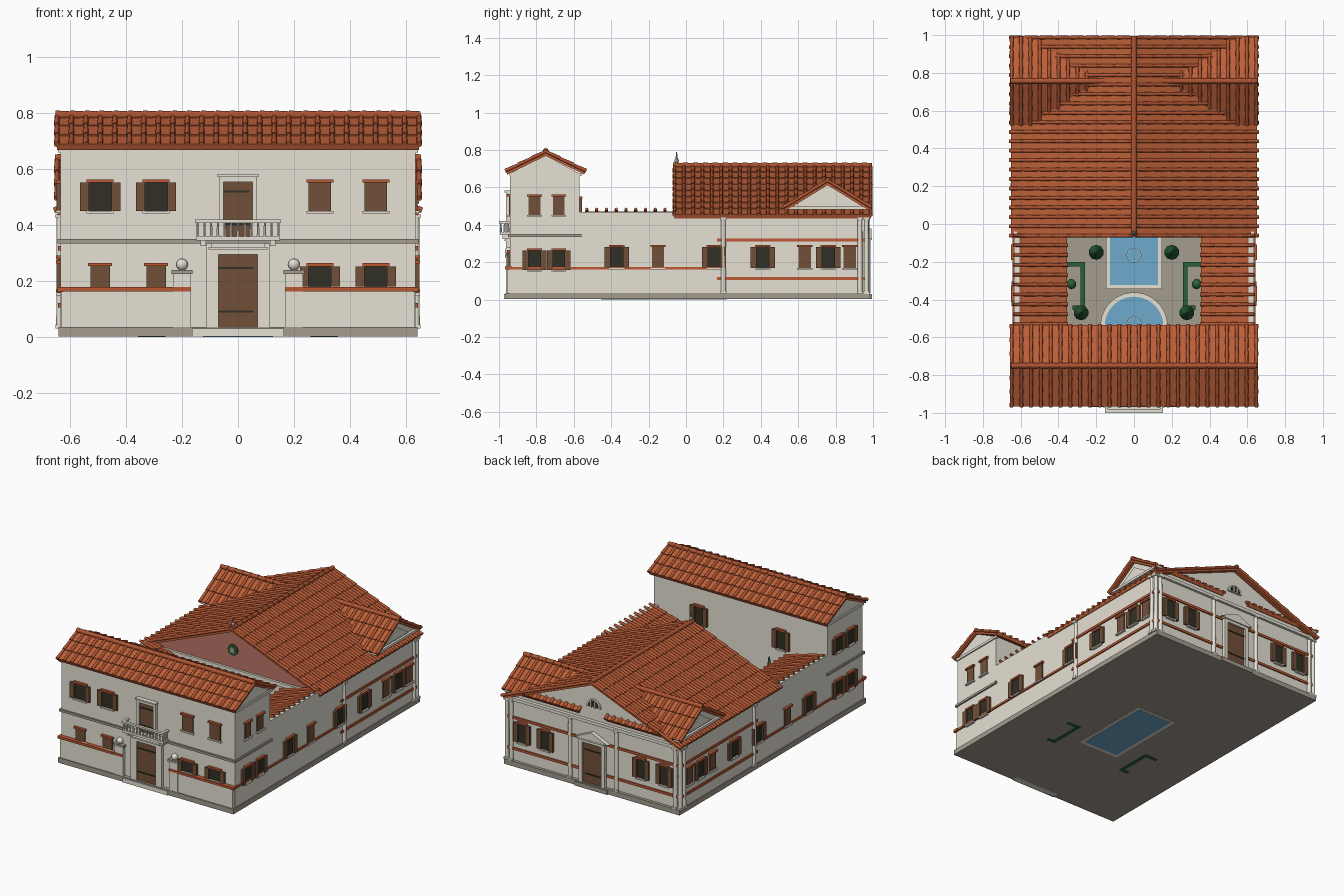
import bpy, bmesh, math
from mathutils import Vector as V, Matrix

if "Cube" in bpy.data.objects:
    bpy.data.objects.remove(bpy.data.objects["Cube"])

def lin(c):
    return tuple(((v / 255 + 0.055) / 1.055) ** 2.4 for v in c) + (1.0,)

MATS = {}
for n, c in {"cream_plaster": (230, 225, 212), "taupe_stone": (163, 156, 143), "roof_tile": (176, 85, 50),
             "roof_pan": (187, 95, 56), "terracotta_trim": (188, 88, 52), "brown_wood": (113, 80, 57),
             "dark_opening": (48, 48, 38), "garden_green": (40, 96, 56), "pool_blue": (110, 170, 204),
             "pink_plaster": (188, 117, 104)}.items():
    MATS[n] = bpy.data.materials.new(n)
    MATS[n].diffuse_color = lin(c)
CR, ST, TI, PA, TR, WO, DK, GR, BL, PK = MATS

# one mesh per named part, filled piece by piece
PARTS = {}
def part(name, mat):
    if name not in PARTS:
        PARTS[name] = (bmesh.new(), mat)
    return PARTS[name][0]

def hexa(name, mat, pts):
    bm = part(name, mat)
    v = [bm.verts.new(p) for p in pts]
    for f in ((3, 2, 1, 0), (4, 5, 6, 7), (0, 1, 5, 4), (1, 2, 6, 5), (2, 3, 7, 6), (3, 0, 4, 7)):
        bm.faces.new([v[i] for i in f])

def box(name, mat, x0, x1, y0, y1, z0, z1):
    hexa(name, mat, [(x, y, z) for z in (z0, z1) for x, y in ((x0, y0), (x1, y0), (x1, y1), (x0, y1))])

def both(name, mat, x0, x1, *r):
    box(name, mat, x0, x1, *r)
    box(name, mat, -x1, -x0, *r)

def tube(name, mat, a, b, r0, r1, n=10):
    a, b = V(a), V(b)
    m = Matrix.Translation((a + b) / 2) @ (b - a).to_track_quat('Z', 'Y').to_matrix().to_4x4()
    bmesh.ops.create_cone(part(name, mat), cap_ends=True, segments=n, radius1=r0, radius2=r1,
                          depth=(b - a).length, matrix=m)

def ball(name, mat, p, r):
    bmesh.ops.create_uvsphere(part(name, mat), u_segments=12, v_segments=8, radius=r,
                              matrix=Matrix.Translation(p))

def prism(name, mat, pts, off):
    bm = part(name, mat)
    a = [bm.verts.new(p) for p in pts]
    b = [bm.verts.new(V(p) + V(off)) for p in pts]
    bm.faces.new(a)
    bm.faces.new(b[::-1])
    for i in range(len(a)):
        j = (i + 1) % len(a)
        bm.faces.new((a[j], a[i], b[i], b[j]))

# one tiled slope: stepped pan courses with rows of tapered cover tiles
def slope(name, p, along, down, n, m, ext=0.0, th=0.018):
    p, along, down = V(p), V(along), V(down)
    up = along.cross(down).normalized()
    if up.z < 0:
        up = -up
    for j in range(m):
        a, b = p + down * (j / m), p + down * ((j + 1) / m)
        hexa(name + "_pans", PA, [a - up * th, a + along - up * th, b + along - up * th, b - up * th,
                                  a, a + along, b + along + up * .005, b + up * .005])
    for i in range(n + 1):
        q = p + along * (i / n)
        for j in range(m):
            s = -ext if j == 0 else j / m
            tube(name + "_tiles", TI, q + down * s + up * .003, q + down * ((j + 1) / m + .01) + up * .005,
                 .008, .0105, 8)

def ridge(name, a, b, n):
    a, b = V(a), V(b)
    for i in range(n):
        tube(name, TI, a.lerp(b, i / n), a.lerp(b, (i + 1) / n), .016, .013, 8)

# wall frames: place a box by distance along a wall, height, and depth outwards
def on(face, name, mat, u0, u1, z0, z1, d0, d1):
    kind, w = face
    if kind == 'y-': box(name, mat, u0, u1, w - d1, w - d0, z0, z1)
    if kind == 'y+': box(name, mat, u0, u1, w + d0, w + d1, z0, z1)
    if kind == 'x+': box(name, mat, w + d0, w + d1, u0, u1, z0, z1)
    if kind == 'x-': box(name, mat, w - d1, w - d0, u0, u1, z0, z1)

def window(face, u, z0, z1, opened, w=.08):
    h = w / 2
    if opened:
        on(face, "window_opening", DK, u - h, u + h, z0, z1, -.01, .005)
        for s in (-1, 1):
            a, b = sorted((u + s * h, u + s * (h + .032)))
            on(face, "shutter", WO, a, b, z0, z1, 0, .014)
    else:
        on(face, "shutter", WO, u - h, u + h, z0, z1, -.01, .007)
    on(face, "window_lintel", TR, u - h - .008, u + h + .008, z1, z1 + .012, -.01, .016)
    on(face, "window_sill", CR, u - h - .008, u + h + .008, z0 - .009, z0, -.01, .016)

FRONT, REAR, COURT = ('y-', -.94), ('y+', .965), ('y+', -.57)
SIDES = (('x+', .635), ('x-', -.635))

# plinth, courtyard floor and walls
box("plinth", ST, -.642, .642, -.965, .985, .002, .035)
box("front_block_wall", CR, -.635, .635, -.94, -.57, .03, .676)
prism("front_block_gable", CR, [(-.635, -.94, .674), (-.635, -.57, .674), (-.635, -.755, .772)], (1.27, 0, 0))
both("front_block_cornice", CR, .63, .643, -.945, -.56, .66, .676)
box("rear_block_wall", CR, -.635, .635, -.05, .965, .03, .44)
prism("rear_block_gable", CR, [(-.625, -.04, .44), (.625, -.04, .44), (0, -.04, .698)], (0, 1.0, 0))
prism("courtyard_gable", PK, [(-.6, -.047, .447), (.6, -.047, .447), (0, -.047, .695)], (0, .01, 0))
box("courtyard_cornice", CR, -.62, .62, -.062, -.04, .425, .45)
both("wing_wall", CR, .36, .63, -.58, -.04, .03, .395)
both("wing_outer_wall", CR, .6, .635, -.58, -.04, .03, .467)

# roofs
for s in (-1, 1):
    slope("front_roof", (-.648, -.75, .788), (1.296, 0, 0), (0, s * .213, -.103), 25, 3)
    slope("rear_roof", (0, -.062, .712), (0, 1.05, 0), (s * .65, 0, -.261), 21, 8)
    slope("wing_roof", (s * .605, -.53, .471), (0, .47, 0), (-s * .25, 0, -.07), 9, 3, .14)
    for t in (-1, 1):
        slope("cross_roof", (s * .1, .757, .633), (s * .548, 0, 0), (0, t * .228, -.14), 11, 3)
    ridge("roof_ridge", (s * .1, .757, .64), (s * .655, .757, .64), 10)
    # side pediments with a raised inner panel
    prism("side_pediment", CR, [(s * .61, .56, .49), (s * .61, .955, .49), (s * .61, .757, .615)], (s * .02, 0, 0))
    prism("pediment_panel", CR, [(s * .63, .64, .505), (s * .63, .875, .505), (s * .63, .757, .58)], (s * .006, 0, 0))
    box("pediment_base", CR, *sorted((s * .55, s * .645)), .53, .985, .482, .498)
ridge("roof_ridge", (-.652, -.75, .794), (.652, -.75, .794), 25)
ridge("roof_ridge", (0, -.07, .717), (0, .995, .717), 20)
tube("ridge_finial", ST, (0, -.05, .72), (0, -.05, .79), .01, .002, 8)
ball("ridge_finial", ST, (0, -.05, .742), .012)

# bands and copings
on(FRONT, "storey_band", ST, -.645, .645, .335, .35, -.01, .012)
for f in SIDES:
    on(f, "storey_band", ST, -.95, -.56, .335, .35, -.01, .01)
    on(f, "terracotta_band", TR, -.965, .2, .16, .174, -.01, .008)
    for z in (.105, .31):
        on(f, "terracotta_band", TR, .165, .97, z, z + .016, -.01, .008)
for z in (.105, .31):
    for s in (-1, 1):
        on(REAR, "terracotta_band", TR, *sorted((s * .1, s * .64)), z, z + .016, -.01, .008)
both("low_front_wall", CR, .17, .632, -.958, -.93, .03, .165)
both("low_wall_coping", TR, .17, .645, -.967, -.93, .163, .178)

# gate piers with stone balls
both("gate_pier", CR, .168, .232, -.962, -.93, .03, .225)
both("pier_cap", ST, .162, .238, -.968, -.925, .225, .24)
for s in (-1, 1):
    tube("pier_ball", CR, (s * .2, -.948, .24), (s * .2, -.948, .25), .012, .008)
    ball("pier_ball", CR, (s * .2, -.948, .259), .021)

# doors with surround and hinges
def door(face, w, z0, z1, fr):
    on(face, "door_leaf", WO, -w, w, z0, z1, -.01, .01)
    for t in (.2, .8):
        z = z0 + (z1 - z0) * t
        on(face, "door_strap", DK, -w, w * .8, z, z + .008, 0, .014)
    for s in (-1, 1):
        on(face, "door_frame", CR, *sorted((s * w, s * (w + fr))), z0, z1, -.01, .022)
    on(face, "door_frame", CR, -w - fr, w + fr, z1, z1 + .018, -.01, .022)
    on(face, "door_cornice", CR, -w - fr - .006, w + fr + .006, z1 + .018, z1 + .027, -.01, .03)

door(FRONT, .07, .035, .295, .03)
door(FRONT, .052, .36, .555, .016)
door(REAR, .07, .035, .3, .025)
prism("rear_door_pediment", CR, [(-.12, .965, .327), (.12, .965, .327), (0, .965, .38)], (0, .028, 0))
both("door_pilaster", CR, .095, .112, -.962, -.93, .03, .335)
box("front_step", CR, -.165, .165, -.972, -.93, .002, .03)
box("rear_step", ST, -.12, .12, .96, .995, .002, .03)

# balcony
box("balcony_slab", CR, -.15, .15, -.995, -.93, .345, .36)
both("balcony_bracket", CR, .115, .135, -.98, -.93, .325, .346)
box("balcony_rail", CR, -.153, .153, -1.0, -.982, .408, .42)
both("balcony_rail", CR, .137, .153, -.99, -.93, .408, .42)
for i in range(13):
    tube("balcony_baluster", CR, (-.144 + i * .024, -.99, .358), (-.144 + i * .024, -.99, .41), .006, .004, 6)
for x in (-.144, .144):
    for y in (-.97, -.95):
        tube("balcony_baluster", CR, (x, y, .358), (x, y, .41), .006, .004, 6)

# windows
for u in (.293, .493):
    window(FRONT, -u, .45, .552, True)
    window(FRONT, u, .45, .552, False)
    window(FRONT, -u, .178, .253, False, .07)
    window(FRONT, u, .18, .252, True)
for f in SIDES:
    for u in (-.81, -.68):
        window(f, u, .452, .55, f[0] == 'x-', .062)
        window(f, u, .158, .262, True, .062)
    for u, o in ((-.37, True), (-.15, False), (.15, True), (.41, True), (.635, False), (.76, True), (.875, False)):
        window(f, u, .17, .28, o, .066)
for s in (-1, 1):
    window(COURT, s * .3, .42, .54, True, .06)
    for u in (.35, .52):
        window(REAR, s * u, .165, .29, True, .055)
    window(('y-', -.05), s * .28, .17, .28, True, .06)

# columns and pilasters of the rear block
for s in (-1, 1):
    for x, y in ((.637, .2), (.637, .93), (.634, .965), (.6, .968), (.17, .968)):
        tube("column_shaft", CR, (s * x, y, .03), (s * x, y, .43), .014, .012)
        box("column_base", CR, s * x - .016, s * x + .016, y - .016, y + .016, .03, .045)
        box("column_capital", CR, s * x - .016, s * x + .016, y - .016, y + .016, .425, .44)
box("rear_cornice", CR, -.645, .645, .955, .982, .432, .452)

# gable ornaments
def arch(r, z):
    return [(r * math.cos(math.pi * i / 12), .955, z + r * math.sin(math.pi * i / 12)) for i in range(13)]
prism("rear_gable_frame", CR, arch(.052, .54), (0, .016, 0))
prism("rear_gable_window", DK, arch(.038, .546), (0, .019, 0))
for x in (-.014, .014):
    box("rear_gable_bars", CR, x - .004, x + .004, .955, .977, .54, .58)
tube("courtyard_wreath", GR, (0, -.04, .57), (0, -.057, .57), .036, .036, 16)
tube("wreath_centre", ST, (0, -.04, .57), (0, -.06, .57), .018, .018, 16)

# pools and fountains; the long pool runs on under the rear block
box("pool_rim", CR, -.148, .148, -.345, .22, .001, .046)
box("pool_water", BL, -.126, .126, -.322, .2, 0, .05)
for name, mat, r, z in (("half_pool_rim", CR, .178, .046), ("half_pool_water", BL, .155, .05)):
    prism(name, mat, [(r * math.cos(math.pi * i / 20), -.54 + r * math.sin(math.pi * i / 20), z)
                      for i in range(21)], (0, 0, -.02))
for y in (-.165, -.53):
    tube("fountain", CR, (0, y, .04), (0, y, .1), .012, .01)
    tube("fountain", CR, (0, y, .1), (0, y, .115), .014, .04, 16)
    tube("fountain_water", BL, (0, y, .11), (0, y, .117), .036, .036, 16)

# garden hedges, bushes and cypresses
for s in (-1, 1):
    for x0, x1, y0, y1 in ((.26, .284, -.455, -.2), (.26, .358, -.224, -.2), (.26, .325, -.455, -.431)):
        box("hedge", GR, *sorted((s * x0, s * x1)), y0, y1, 0, .075)
    ball("bush", GR, (s * .332, -.318, .06), .026)
    for x, y in ((.2, -.15), (.28, -.47)):
        tube("tree_trunk", WO, (s * x, y, .03), (s * x, y, .08), .008, .008, 6)
        tube("cypress", GR, (s * x, y, .07), (s * x, y, .15), .025, .04, 10)
        tube("cypress", GR, (s * x, y, .15), (s * x, y, .4), .04, .004, 10)

# turn the collected parts into objects, smooth only the round ones
ROUND = ("tiles", "ridge", "ball", "column_shaft", "bush", "cypress", "fountain", "baluster")
for name, (bm, mat) in PARTS.items():
    bmesh.ops.recalc_face_normals(bm, faces=bm.faces)
    me = bpy.data.meshes.new(name)
    bm.to_mesh(me)
    bm.free()
    me.materials.append(MATS[mat])
    ob = bpy.data.objects.new(name, me)
    bpy.context.collection.objects.link(ob)
    if any(k in name for k in ROUND):
        bpy.ops.object.select_all(action='DESELECT')
        ob.select_set(True)
        bpy.context.view_layer.objects.active = ob
        bpy.ops.object.shade_smooth_by_angle(angle=math.radians(50))

for m in bpy.data.materials:
    if m.users and not m.is_grease_pencil:
        m.use_nodes = True
        m.node_tree.nodes["Principled BSDF"].inputs["Base Color"].default_value = m.diffuse_color
